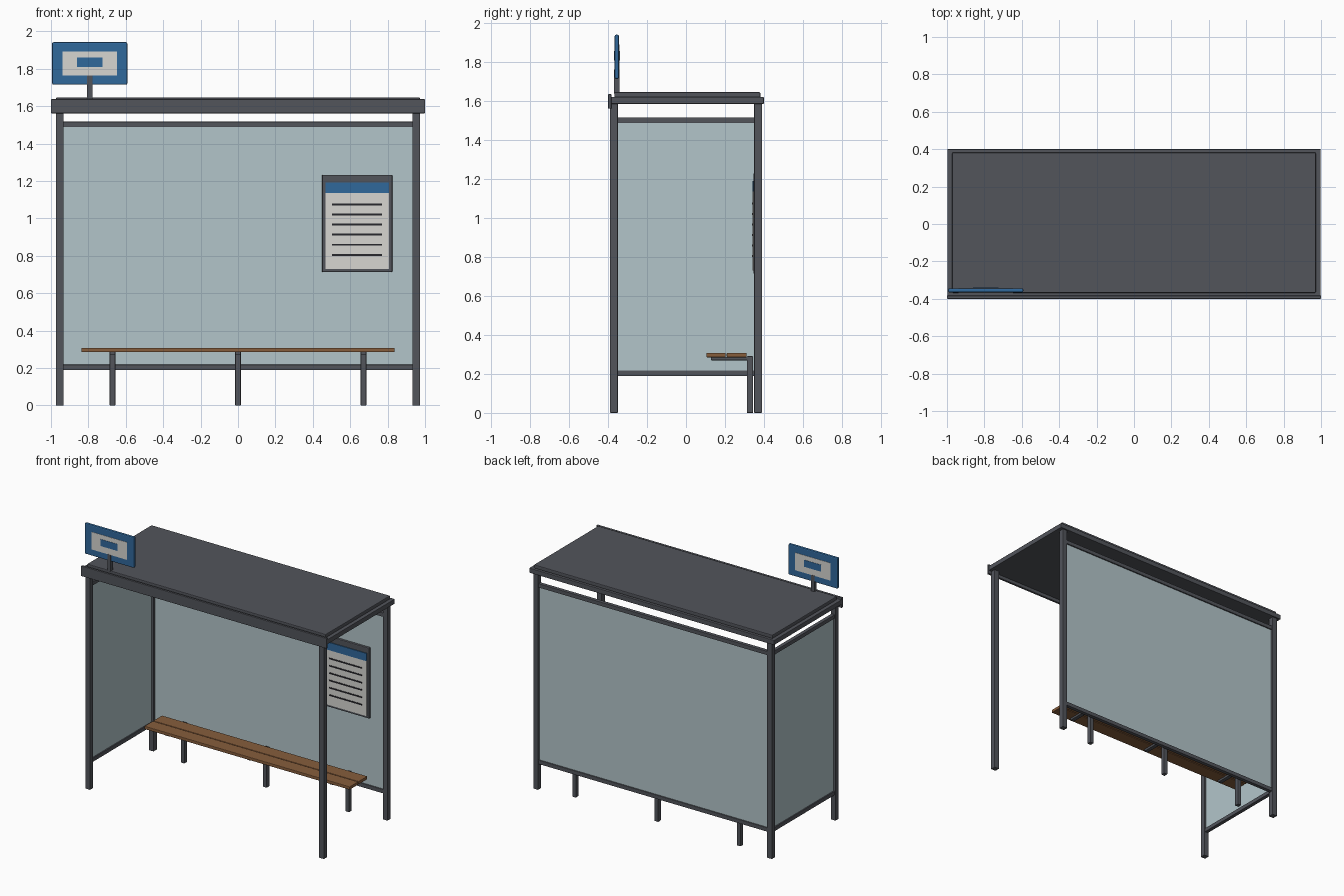
import bpy
import bmesh

if "Cube" in bpy.data.objects:
    bpy.data.objects.remove(bpy.data.objects["Cube"])


def material(name, rgb):
    m = bpy.data.materials.new(name)
    m.diffuse_color = (*rgb, 1.0)
    m.use_nodes = True
    m.node_tree.nodes["Principled BSDF"].inputs["Base Color"].default_value = m.diffuse_color
    return m


STEEL = material("dark_steel", (0.085, 0.09, 0.105))
GLASS = material("pale_glass", (0.45, 0.56, 0.59))
WOOD = material("wood", (0.24, 0.11, 0.045))
BLUE = material("blue", (0.03, 0.14, 0.33))
WHITE = material("off_white", (0.68, 0.67, 0.64))
INK = material("ink", (0.02, 0.02, 0.025))


def box(name, x, y, z, mat, bevel=0.003):
    """Box from (min, max) ranges, with a small edge bevel."""
    bm = bmesh.new()
    bmesh.ops.create_cube(bm, size=1.0)
    for v in bm.verts:
        v.co = [r[0] if c < 0 else r[1] for c, r in zip(v.co, (x, y, z))]
    mesh = bpy.data.meshes.new(name)
    bm.to_mesh(mesh)
    bm.free()
    obj = bpy.data.objects.new(name, mesh)
    bpy.context.collection.objects.link(obj)
    mesh.materials.append(mat)
    if bevel:
        mod = obj.modifiers.new("soft_edges", "BEVEL")
        mod.width = bevel
        mod.segments = 2
    return obj


def around(c, w):
    return (c - w / 2, c + w / 2)


# Corner posts
for sx, side in ((-1, "left"), (1, "right")):
    for y, end in ((-0.37, "front"), (0.37, "back")):
        box(f"{end}_{side}_post", around(sx * 0.953, 0.04), around(y, 0.04), (0, 1.59), STEEL)

# Roof slab, raised top panel and front fascia
box("roof_slab", (-0.998, 0.998), (-0.39, 0.40), (1.587, 1.622), STEEL)
box("roof_panel", (-0.972, 0.972), (-0.368, 0.382), (1.62, 1.647), STEEL, 0.005)
box("front_fascia", (-1.0, 1.0), (-0.40, -0.383), (1.562, 1.637), STEEL)

# Horizontal rails on the back and left sides
for z, level in ((0.203, "lower"), (1.503, "upper")):
    box(f"back_{level}_rail", (-0.935, 0.935), around(0.37, 0.028), around(z, 0.029), STEEL)
    box(f"left_{level}_rail", around(-0.953, 0.028), (-0.352, 0.352), around(z, 0.029), STEEL)

# Glass panes
box("back_glass", (-0.935, 0.935), around(0.37, 0.01), (0.21, 1.495), GLASS, 0)
box("left_glass", around(-0.953, 0.01), (-0.352, 0.352), (0.21, 1.495), GLASS, 0)

# Bench planks, legs and brackets
for i, y in enumerate(((0.105, 0.204), (0.209, 0.311))):
    box(f"bench_plank_{i + 1}", (-0.837, 0.837), y, (0.285, 0.308), WOOD, 0.004)
for i in range(3):
    x = around((i - 1) * 0.671, 0.03)
    box(f"bench_leg_{i + 1}", x, (0.313, 0.345), (0, 0.291), STEEL)
    box(f"bench_bracket_{i + 1}", x, (0.128, 0.335), (0.27, 0.288), STEEL)

# Timetable case, sheet, header and printed lines
box("timetable_case", (0.449, 0.825), (0.347, 0.368), (0.713, 1.233), STEEL, 0.005)
box("timetable_sheet", (0.467, 0.807), (0.342, 0.349), (0.73, 1.137), WHITE, 0)
box("timetable_header", (0.467, 0.807), (0.341, 0.349), (1.135, 1.192), BLUE, 0)
for i in range(6):
    box(f"timetable_line_{i + 1}", (0.503, 0.77), (0.339, 0.343),
        around(1.075 - i * 0.054, 0.01), INK, 0)

# Stop sign on its short mast, marked on both faces
SX, SY = -0.793, -0.355
box("sign_mast", around(SX, 0.03), around(SY, 0.029), (1.64, 1.765), STEEL)
box("sign_plate", around(SX, 0.402), around(SY, 0.022), (1.715, 1.942), BLUE, 0.007)
box("sign_panel", around(SX, 0.29), around(SY, 0.026), (1.763, 1.892), WHITE, 0)
box("sign_bar", around(SX, 0.138), around(SY, 0.030), (1.809, 1.859), BLUE, 0)
